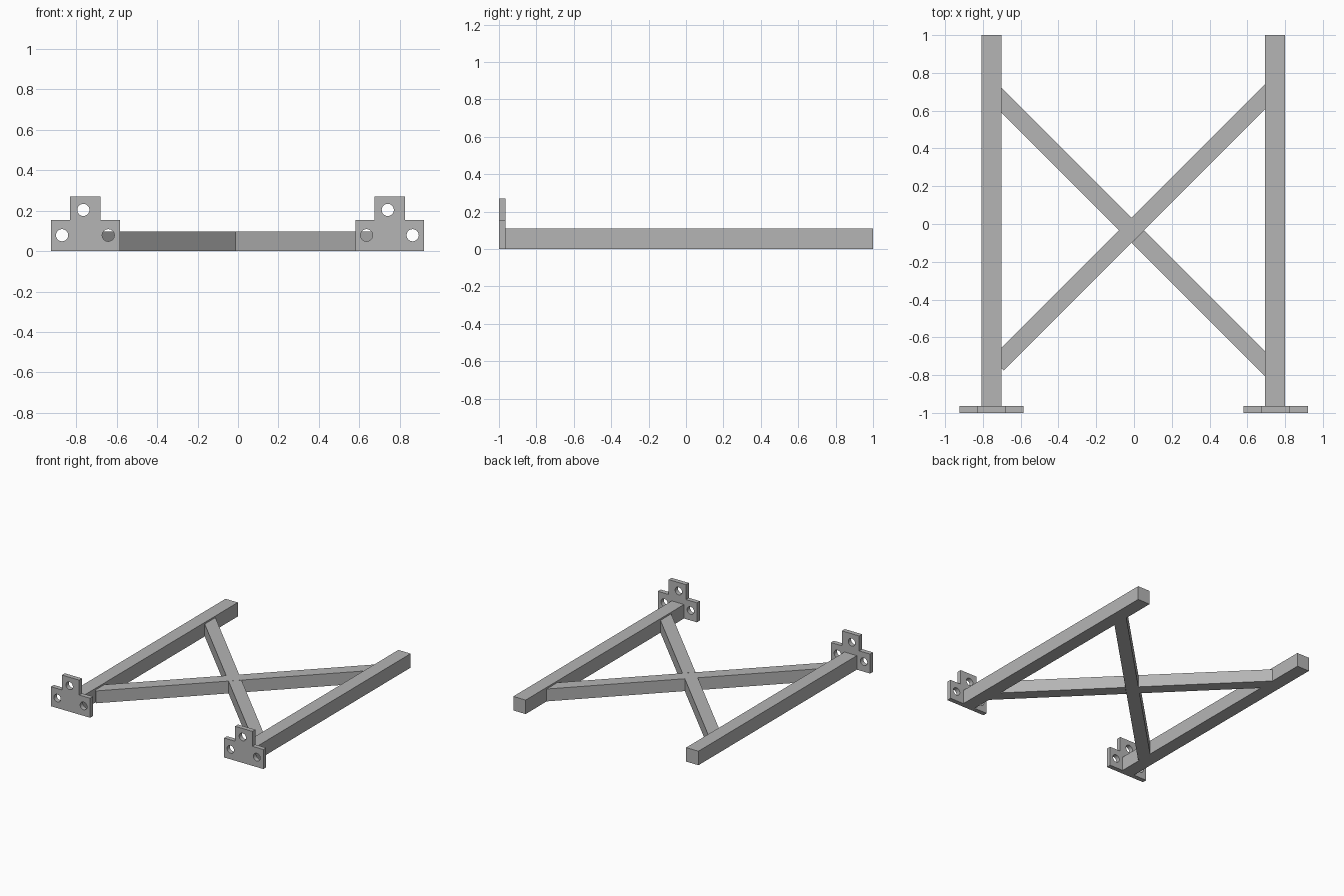
import bpy
import bmesh
import math
from mathutils import Matrix, Vector

cube = bpy.data.objects.get("Cube")
if cube:
    bpy.data.objects.remove(cube, do_unlink=True)

GREY = (0.46, 0.46, 0.46, 1.0)
steel = bpy.data.materials.new("grey_steel")
steel.use_nodes = True
steel.diffuse_color = GREY
steel.node_tree.nodes["Principled BSDF"].inputs["Base Color"].default_value = GREY


def add_object(name, bm):
    bmesh.ops.recalc_face_normals(bm, faces=bm.faces)
    mesh = bpy.data.meshes.new(name)
    bm.to_mesh(mesh)
    bm.free()
    mesh.materials.append(steel)
    obj = bpy.data.objects.new(name, mesh)
    bpy.context.collection.objects.link(obj)
    return obj


def beam(name, start, end, width, height):
    """Square-ended bar lying on the ground between two plan points."""
    a, b = Vector(start), Vector(end)
    run, mid = b - a, (a + b) / 2
    bm = bmesh.new()
    bmesh.ops.create_cube(bm, size=1, matrix=(
        Matrix.Translation((mid.x, mid.y, height / 2))
        @ Matrix.Rotation(math.atan2(run.y, run.x), 4, "Z")
        @ Matrix.Diagonal((run.length, width, height, 1))))
    return add_object(name, bm)


def add_loop(curve, points):
    spline = curve.splines.new("POLY")
    spline.points.add(len(points) - 1)
    for p, (x, z) in zip(spline.points, points):
        p.co = (x, z, 0, 1)
    spline.use_cyclic_u = True


def plate(name, x):
    """Stepped mounting plate with three round bolt holes."""
    curve = bpy.data.curves.new(name + "_profile", "CURVE")
    curve.dimensions = "2D"
    curve.fill_mode = "BOTH"
    curve.extrude = THICK / 2
    half = [(0.17, 0), (0.17, 0.153), (0.075, 0.153), (0.075, 0.27)]
    add_loop(curve, half + [(-px, pz) for px, pz in reversed(half)])
    for hx, hz in [(-0.115, 0.078), (0.113, 0.078), (-0.01, 0.203)]:
        add_loop(curve, [(hx + 0.03 * math.cos(t * math.tau / 32),
                          hz + 0.03 * math.sin(t * math.tau / 32)) for t in range(32)])
    temp = bpy.data.objects.new(name + "_temp", curve)
    bm = bmesh.new()
    mesh = temp.to_mesh()
    bm.from_mesh(mesh)
    temp.to_mesh_clear()
    bpy.data.objects.remove(temp)
    bpy.data.curves.remove(curve)
    bmesh.ops.remove_doubles(bm, verts=bm.verts, dist=0.0001)
    bm.transform(Matrix.Translation((x, -1 + THICK / 2, 0))
                 @ Matrix.Rotation(math.pi / 2, 4, "X"))
    obj = add_object(name, bm)
    bpy.ops.object.select_all(action="DESELECT")
    obj.select_set(True)
    bpy.context.view_layer.objects.active = obj
    bpy.ops.object.shade_smooth_by_angle(angle=math.radians(30))


THICK = 0.036

# Side rails and their mounting plates
for side, rail_x, plate_x in [("right", -0.755, -0.754), ("left", 0.746, 0.75)]:
    beam(side + "_rail", (rail_x, THICK - 1), (rail_x, 1), 0.107, 0.11)
    plate(side + "_mounting_plate", plate_x)

# Crossed braces: one full length, the other in two halves that butt against it
WIDTH, HEIGHT = 0.094, 0.097
beam("long_brace", (-0.723, -0.743), (0.745, 0.725), WIDTH, HEIGHT)
cross = Vector((-0.012, -0.034))
gap = Vector((1, -1)).normalized() * WIDTH / 2
beam("rear_half_brace", (-0.755, 0.709), cross - gap, WIDTH, HEIGHT)
beam("front_half_brace", cross + gap, (0.745, -0.791), WIDTH, HEIGHT)
